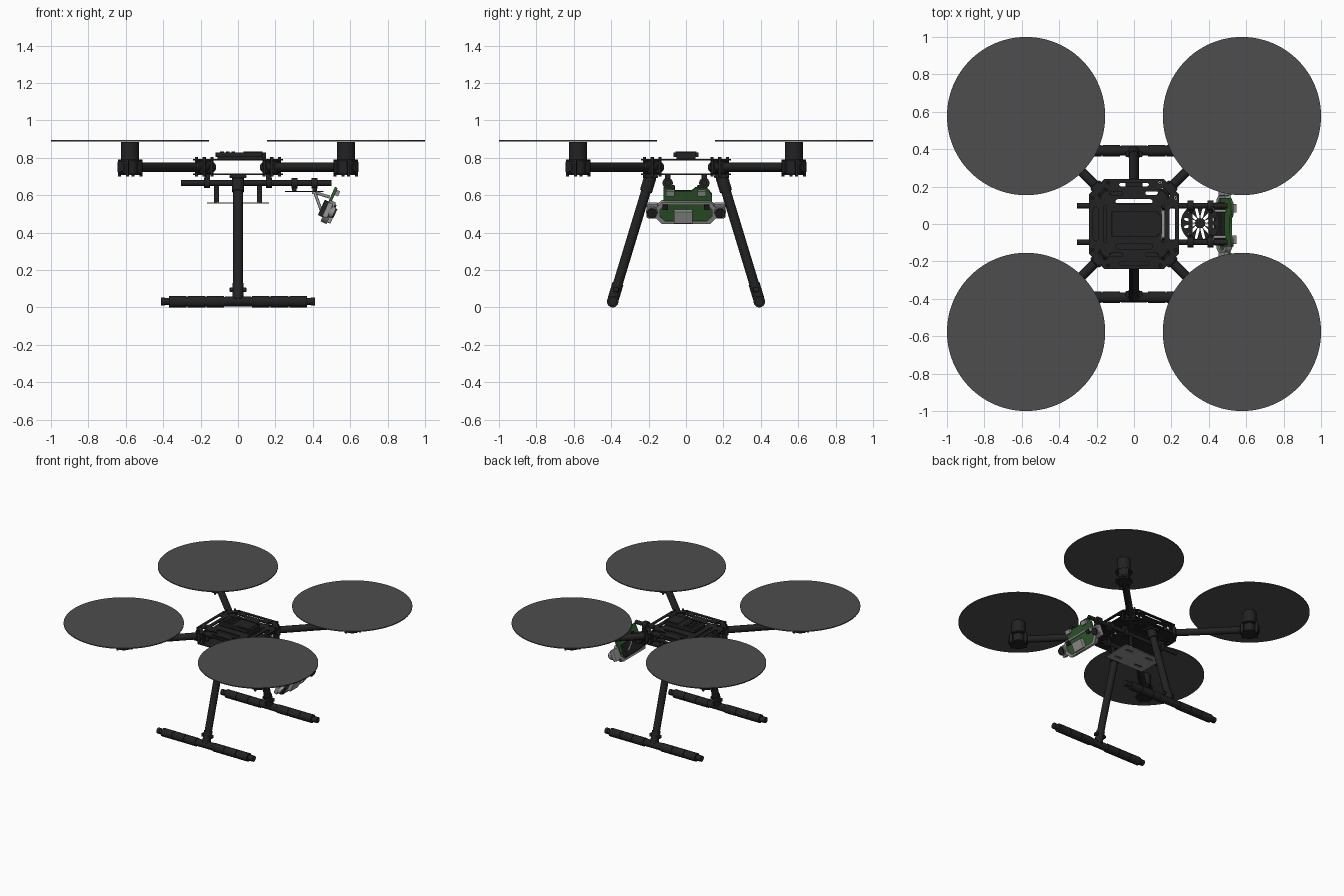
import bpy, math
from math import radians, cos, sin, pi
from mathutils import Matrix, Vector

if "Cube" in bpy.data.objects:
    bpy.data.objects.remove(bpy.data.objects["Cube"])

def mat(name, c):
    m = bpy.data.materials.new(name)
    m.diffuse_color = (*c, 1)
    m.use_nodes = True
    m.node_tree.nodes["Principled BSDF"].inputs["Base Color"].default_value = m.diffuse_color
    return m

BLACK = mat("carbon_black", (0.016, 0.016, 0.016))
DARK = mat("blade_grey", (0.075, 0.075, 0.075))
GREEN = mat("board_green", (0.03, 0.11, 0.025))
GREY = mat("alloy_grey", (0.3, 0.3, 0.3))
I = Matrix.Identity(4)

def finish(o, name, m):
    o.name = name
    o.data.materials.clear()
    if m:
        o.data.materials.append(m)
    return o

def box(name, c, size, m=BLACK, M=I, bevel=0.0):
    bpy.ops.mesh.primitive_cube_add(size=1)
    o = bpy.context.object
    o.data.transform(Matrix.Diagonal((*size, 1)))
    o.matrix_world = M @ Matrix.Translation(c)
    if bevel:
        b = o.modifiers.new("bevel", 'BEVEL')
        b.width, b.segments = bevel, 2
    return finish(o, name, m)

def tube(name, a, b, r, m=BLACK, M=I, n=24):
    a, b = Vector(a), Vector(b)
    bpy.ops.mesh.primitive_cylinder_add(vertices=n, radius=r, depth=(b - a).length)
    bpy.ops.object.shade_smooth_by_angle(angle=radians(40))
    o = bpy.context.object
    q = Vector((0, 0, 1)).rotation_difference(b - a).to_matrix().to_4x4()
    o.matrix_world = M @ Matrix.Translation((a + b) / 2) @ q
    return finish(o, name, m)

def slot(cx, cy, length, width, ang=0, n=4):
    """rounded slot outline, long axis turned by ang"""
    r, h, pts = width / 2, (length - width) / 2, []
    for s in (1, -1):
        for i in range(n + 1):
            t = -pi / 2 + pi * i / n + (0 if s > 0 else pi)
            pts.append((s * h + r * cos(t), r * sin(t)))
    return [(cx + x * cos(ang) - y * sin(ang), cy + x * sin(ang) + y * cos(ang)) for x, y in pts]

def circle(cx, cy, r, n=32):
    return [(cx + r * cos(2 * pi * i / n), cy + r * sin(2 * pi * i / n)) for i in range(n)]

def plate(name, outlines, thick, M, m=BLACK):
    """flat sheet: first outline is the rim, the rest are holes"""
    cu = bpy.data.curves.new(name, 'CURVE')
    cu.dimensions, cu.fill_mode, cu.extrude = '2D', 'BOTH', thick / 2
    for pts in outlines:
        s = cu.splines.new('POLY')
        s.points.add(len(pts) - 1)
        for p, (x, y) in zip(s.points, pts):
            p.co = (x, y, 0, 1)
        s.use_cyclic_u = True
    tmp = bpy.data.objects.new(name + "_curve", cu)
    bpy.context.collection.objects.link(tmp)
    dg = bpy.context.evaluated_depsgraph_get()
    me = bpy.data.meshes.new_from_object(tmp.evaluated_get(dg))
    bpy.data.objects.remove(tmp)
    o = bpy.data.objects.new(name, me)
    bpy.context.collection.objects.link(o)
    o.matrix_world = M
    return finish(o, name, m)

T = Matrix.Translation

# body plates with lightening slots
rim = [(.24, -.16), (.24, .16), (.16, .24), (-.16, .24), (-.24, .16), (-.24, -.16), (-.16, -.24), (.16, -.24)]
holes = []
for s in (1, -1):
    holes += [slot(s * .205, 0, .18, .03, pi / 2), slot(s * .155, 0, .20, .018, pi / 2),
              slot(0, s * .21, .16, .018), slot(0, s * .12, .20, .025)]
    for t in (1, -1):
        holes += [slot(s * .17, t * .17, .06, .015, -s * t * pi / 4), slot(s * .095, t * .165, .07, .02),
                  circle(s * .222, t * .14, .009, 10), circle(s * .14, t * .222, .009, 10)]
plate("body_top_plate", [rim] + holes, .008, T((0, 0, .789)))
plate("body_bottom_plate", [rim] + holes[:8], .008, T((0, 0, .711)))

# flight electronics on the top plate
box("electronics_base", (.015, 0, .797), (.25, .10, .012))
box("electronics_case", (.005, 0, .816), (.25, .135, .026), bevel=.004)
box("electronics_port", (.135, 0, .812), (.03, .10, .032))
for i in range(3):
    box("electronics_module", (-.085 + i * .03, 0, .831), (.02, .1, .005))
box("electronics_cover", (.08, 0, .831), (.1, .11, .004))

# arms, clamps, motors and propeller discs
for k in range(4):
    M = Matrix.Rotation(pi / 4 + k * pi / 2, 4, 'Z')
    tube("arm", (.19, 0, .75), (.885, 0, .75), .025, M=M)
    for d in (.225, .285):
        box("arm_clamp", (d, 0, .75), (.03, .07, .07), M=M, bevel=.012)
        for s in (1, -1):
            tube("clamp_bolt", (d, s * .028, .699), (d, s * .028, .803), .008, M=M, n=10)
    for d in (.765, .867):
        box("motor_clamp", (d, 0, .75), (.028, .074, .07), M=M, bevel=.012)
        for s in (1, -1):
            tube("clamp_bolt", (d, s * .03, .70), (d, s * .03, .79), .008, M=M, n=10)
    tube("motor_mount_lower", (.816, 0, .708), (.816, 0, .716), .06, M=M)
    tube("motor_mount_upper", (.816, 0, .782), (.816, 0, .79), .06, M=M)
    tube("motor_mount_core", (.816, 0, .716), (.816, 0, .782), .042, M=M)
    tube("motor", (.816, 0, .79), (.816, 0, .885), .048, M=M, n=32)
    tube("propeller_disc", (.816, 0, .888), (.816, 0, .895), .423, DARK, M=M, n=96)

# body standoffs
for s in (1, -1):
    for t in (1, -1):
        tube("standoff", (s * .222, t * .14, .715), (s * .222, t * .14, .785), .007, n=10)
        tube("standoff", (s * .14, t * .222, .715), (s * .14, t * .222, .785), .007, n=10)

# landing legs and skids
for s in (1, -1):
    top, foot = Vector((0, s * .19, .70)), Vector((0, s * .392, .035))
    tube("leg", top, foot, .026)
    box("leg_bracket", (0, s * .19, .70), (.09, .08, .016), bevel=.004)
    tube("leg_socket", top, top.lerp(foot, .12), .033)
    tube("leg_foot_collar", top.lerp(foot, .86), top.lerp(foot, .99), .03)
    p = top.lerp(foot, .91)
    box("leg_collar_bolt", p, (.09, .03, .024), bevel=.005)
    tube("skid", (-.41, s * .392, .032), (.41, s * .392, .032), .018)
    tube("skid_tee", (-.07, s * .392, .032), (.07, s * .392, .032), .027)
    for t in (1, -1):
        for i in range(3):
            a = .075 + i * .1
            tube("skid_foam", (t * a, s * .392, .031), (t * (a + .094), s * .392, .031), .031)
        tube("skid_foam_core", (t * .07, s * .392, .031), (t * .37, s * .392, .031), .026)
        tube("skid_cap", (t * .39, s * .392, .032), (t * .412, s * .392, .032), .022)

# payload rails, hangers and battery tray
for s in (1, -1):
    y = s * .098
    tube("payload_rail", (-.305, y, .665), (.5, y, .665), .015)
    for x in (-.165, .165):
        tube("rail_hanger_ring", (x - .016, y, .665), (x + .016, y, .665), .026)
        box("rail_hanger", (x, y, .697), (.028, .03, .024))
    for x in (.302, .41):
        tube("gimbal_hanger_ring", (x - .016, y, .665), (x + .016, y, .665), .028)
        box("gimbal_hanger", (x, s * .085, .638), (.024, .05, .032), bevel=.004)
    for x in (-.115, .115):
        box("tray_post", (x, y, .61), (.028, .012, .1))
tray_holes = [slot(x, y, .07, .02) for x in (-.09, .09) for y in (-.06, .06)]
plate("battery_tray", [[(-.165, -.11), (.165, -.11), (.165, .11), (-.165, .11)]] + tray_holes,
      .007, T((0, 0, .558)), GREY)

# slotted round mounting plate
rays = []
for i in range(12):
    a = i * pi / 6 + pi / 12
    rays.append(slot(.057 * cos(a), .057 * sin(a), .062, .015, a))
plate("mount_disc", [circle(0, 0, .103, 48)] + rays, .007, T((.353, .005, .62)))
box("mount_disc_tabs", (.302, 0, .624), (.02, .2, .006))
box("mount_disc_tabs", (.41, 0, .624), (.02, .2, .006))

# tilted sensor head, local x faces outward
S = T((.485, 0, .55)) @ Matrix.Rotation(radians(24), 4, 'Y')
face = S @ Matrix(((0, 0, 1, 0), (1, 0, 0, 0), (0, 1, 0, 0), (0, 0, 0, 1)))
board = [(-.12, -.04), (.14, -.04), (.14, .06), (.11, .10), (.05, .10), (.03, .08), (-.06, .08), (-.08, .10), (-.12, .10)]
plate("circuit_board", [board], .016, face, GREEN)
house = [(-.13, -.10), (.13, -.10), (.165, -.06), (.165, -.01), (.13, .025), (-.13, .025), (-.165, -.01), (-.165, -.06)]
inner = [(x * .85, (y + .0375) * .78 - .0375) for x, y in house]
plate("sensor_frame", [house, inner], .035, face @ T((0, 0, .014)), GREY)
plate("sensor_board", [inner], .016, face @ T((0, 0, .014)), GREEN)
box("sensor_center", (.032, -.015, -.055), (.035, .10, .07), GREY, S, .004)
box("sensor_back", (-.015, 0, -.03), (.03, .23, .09), BLACK, S, .005)
for s in (1, -1):
    box("camera_ear", (.008, s * .18, -.03), (.03, .06, .085), GREY, S, .006)
    tube("camera_lens", (.02, s * .182, -.03), (.052, s * .182, -.03), .026, M=S)
    tube("camera_lens_rim", (.02, s * .182, -.03), (.042, s * .182, -.03), .031, GREY, S)
    box("board_connector", (.015, s * .085, .075), (.025, .045, .03), GREY, S)
    tube("head_strut", (.41, s * .07, .615), (.452, s * .07, .50), .008, GREY)
    tube("head_strut", (.41, s * .07, .615), (.49, s * .07, .59), .008, GREY)
    box("frame_clip", (.03, s * .11, .0), (.02, .03, .03), BLACK, S)
box("head_mount_bar", (.41, 0, .612), (.03, .17, .012), GREY)
